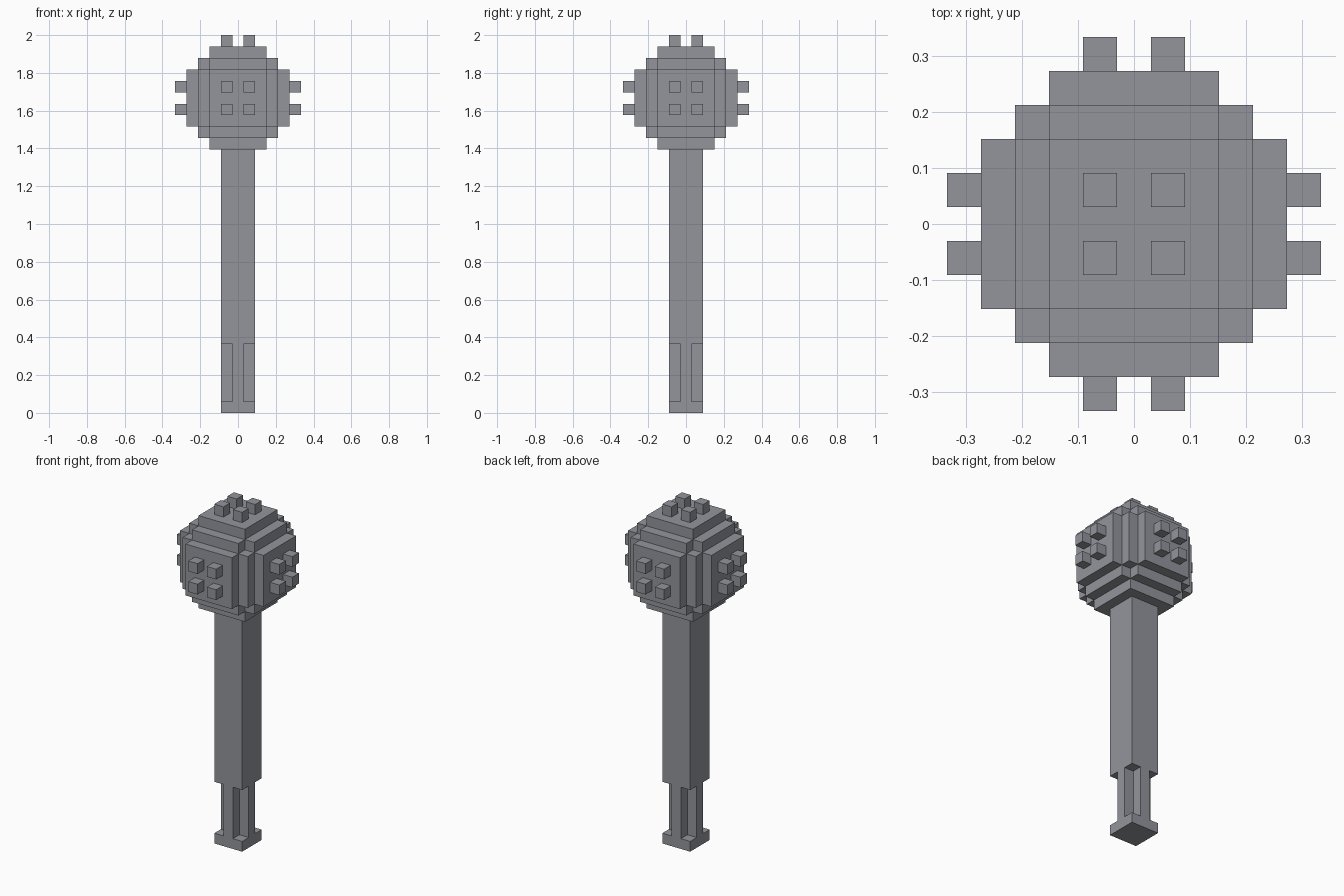
import bpy, bmesh
from itertools import product
from mathutils import Vector

cube = bpy.data.objects.get("Cube")
if cube:
    bpy.data.objects.remove(cube)

U = 2 / 66            # one block unit
HEAD_Z = 55           # head centre height, in units

# Single iron grey
iron = bpy.data.materials.new("iron_grey")
iron.use_nodes = True
colour = (0.29, 0.30, 0.33, 1)
iron.diffuse_color = colour
iron.node_tree.nodes["Principled BSDF"].inputs["Base Color"].default_value = colour


def finish(name, bm):
    """Scale from block units and link the part."""
    bmesh.ops.recalc_face_normals(bm, faces=bm.faces)
    bmesh.ops.scale(bm, vec=(U, U, U), verts=bm.verts)
    mesh = bpy.data.meshes.new(name)
    bm.to_mesh(mesh)
    bm.free()
    mesh.materials.append(iron)
    obj = bpy.data.objects.new(name, mesh)
    bpy.context.collection.objects.link(obj)
    return obj


def add_box(bm, centre, size):
    verts = bmesh.ops.create_cube(bm, size=1)["verts"]
    bmesh.ops.scale(bm, vec=size, verts=verts)
    bmesh.ops.translate(bm, vec=centre, verts=verts)


def prism(name, profile, z0, z1):
    """Upright prism from a plan outline."""
    bm = bmesh.new()
    base = bm.faces.new([bm.verts.new((x, y, z0)) for x, y in profile])
    top = bmesh.ops.extrude_face_region(bm, geom=[base], use_keep_orig=True)["geom"]
    bmesh.ops.translate(bm, vec=(0, 0, z1 - z0),
                        verts=[v for v in top if isinstance(v, bmesh.types.BMVert)])
    return finish(name, bm)


# Handle: square pommel, cross-shaped grip, square shaft
square = [(-3, -3), (3, -3), (3, 3), (-3, 3)]
cross = []
for sx, sy in ((1, -1), (1, 1), (-1, 1), (-1, -1)):
    corner = [(sx, 3 * sy), (sx, sy), (3 * sx, sy)]
    cross += corner if sx * sy < 0 else corner[::-1]
prism("pommel", square, 0, 2)
prism("grip", cross, 2, 12)
prism("shaft", square, 12, 46)

# Head: stepped block ball, only its outer faces
edges = [-9, -7, -5, 5, 7, 9]
levels = [2, 1, 0, 1, 2]


def solid(cell):
    return all(0 <= i < 5 for i in cell) and sum(levels[i] for i in cell) <= 2


bm = bmesh.new()
for cell in product(range(5), repeat=3):
    if not solid(cell):
        continue
    for axis, side in product(range(3), (0, 1)):
        beyond = list(cell)
        beyond[axis] += 2 * side - 1
        if solid(beyond):
            continue
        a, b = (axis + 1) % 3, (axis + 2) % 3
        ring = []
        for da, db in ((0, 0), (1, 0), (1, 1), (0, 1)):
            p = Vector()
            p[axis] = edges[cell[axis] + side]
            p[a] = edges[cell[a] + da]
            p[b] = edges[cell[b] + db]
            ring.append(bm.verts.new(p + Vector((0, 0, HEAD_Z))))
        bm.faces.new(ring if side else ring[::-1])
bmesh.ops.remove_doubles(bm, verts=bm.verts, dist=0.01)
finish("head", bm)

# Studs: four on each outer plate except the underside
sides = {"right": (0, -1), "left": (0, 1), "front": (1, -1), "back": (1, 1), "top": (2, 1)}
for side, (axis, sign) in sides.items():
    bm = bmesh.new()
    for u, v in product((-2, 2), repeat=2):
        c = Vector((0, 0, HEAD_Z))
        c[axis] += 10 * sign
        c[(axis + 1) % 3] += u
        c[(axis + 2) % 3] += v
        add_box(bm, c, (2, 2, 2))
    finish(side + "_studs", bm)
